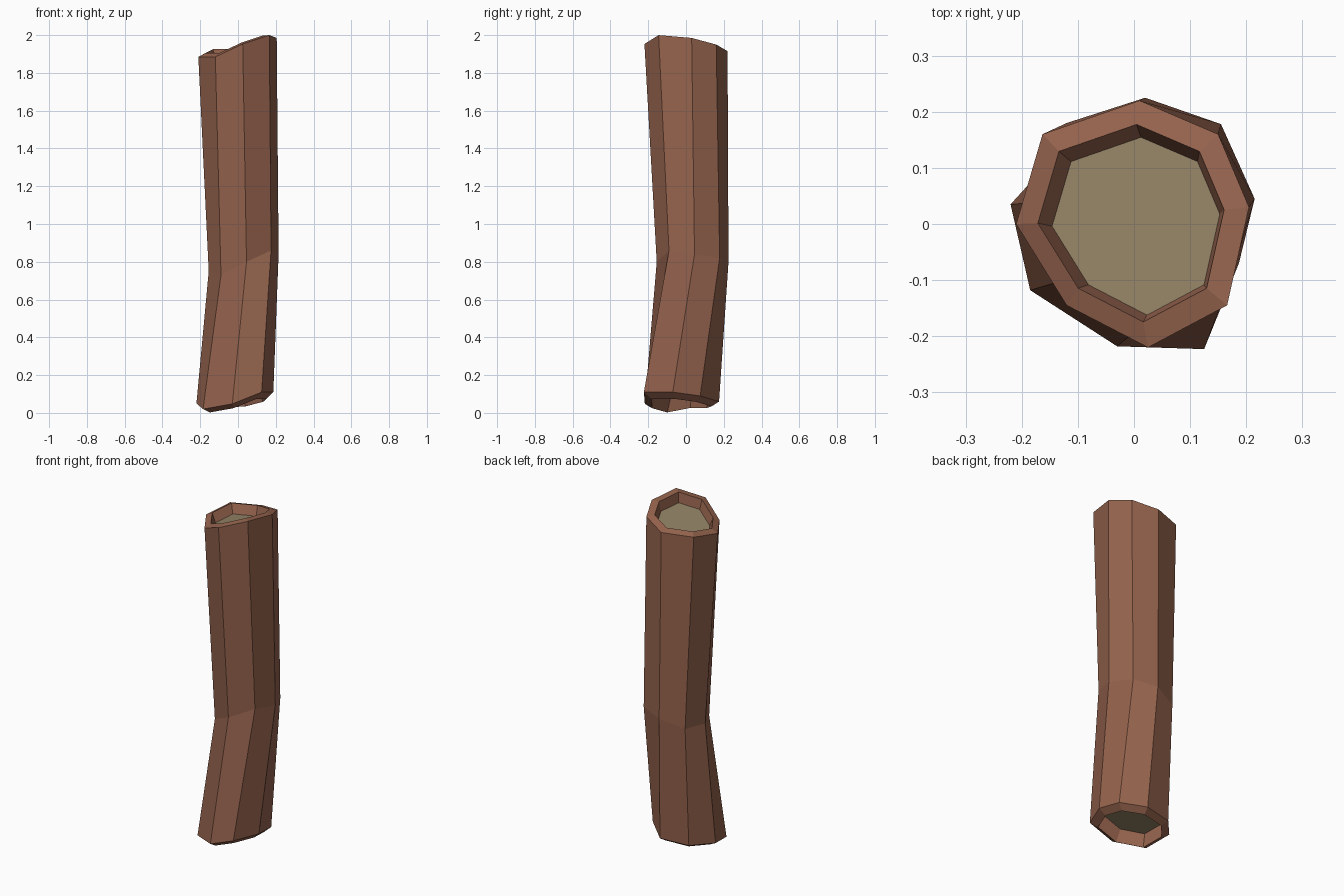
import bpy, bmesh
from mathutils import Vector

if "Cube" in bpy.data.objects:
    bpy.data.objects.remove(bpy.data.objects["Cube"])

# outer cross-sections, eight sides each, counter-clockwise from the left
BOTTOM = [(-.22, .035, .05), (-.185, -.118, .02), (-.03, -.218, .048), (.125, -.223, .11),
          (.187, -.07, .11), (.167, .075, .09), (.05, .175, .06), (-.12, .145, .05)]
MIDDLE = [(-.155, .04, .75), (-.09, -.09, .73), (.045, -.155, .80), (.175, -.09, .86),
          (.215, .045, .84), (.155, .178, .82), (.02, .225, .80), (-.12, .18, .76)]
TOP = [(-.21, 0, 1.885), (-.12, -.145, 1.885), (.025, -.22, 1.953), (.166, -.145, 2.0),
       (.205, .03, 1.985), (.15, .16, 1.95), (.01, .22, 1.915), (-.163, .16, 1.91)]


def material(name, rgb):
    m = bpy.data.materials.new(name)
    m.diffuse_color = (*rgb, 1)
    m.use_nodes = True
    m.node_tree.nodes["Principled BSDF"].inputs["Base Color"].default_value = m.diffuse_color
    return m


def inset(ring, scale, shift):
    pts = [Vector(p) for p in ring]
    c = sum(pts, Vector()) / len(pts)
    return [c + (p - c) * scale + Vector(shift) for p in pts]


# rings from the bottom recess, around the bark, to the top recess
rings = [inset(BOTTOM, .72, (-.01, .01, .045)), inset(BOTTOM, .8, (0, 0, -.027)),
         BOTTOM, MIDDLE, TOP,
         inset(TOP, .8, (-.005, 0, .01)), inset(TOP, .72, (.003, -.006, -.045))]

bm = bmesh.new()
loops = [[bm.verts.new(p) for p in r] for r in rings]
for a, b in zip(loops, loops[1:]):
    for i in range(8):
        j = (i + 1) % 8
        bm.faces.new((a[i], a[j], b[j], b[i]))

# cut wood at both ends
for loop in (loops[0][::-1], loops[-1]):
    bm.faces.new(loop).material_index = 1
bmesh.ops.recalc_face_normals(bm, faces=bm.faces)

mesh = bpy.data.meshes.new("log")
bm.to_mesh(mesh)
bm.free()
mesh.materials.append(material("bark", (.30, .125, .075)))
mesh.materials.append(material("cut_wood", (.30, .23, .133)))
log = bpy.data.objects.new("log", mesh)
bpy.context.collection.objects.link(log)
